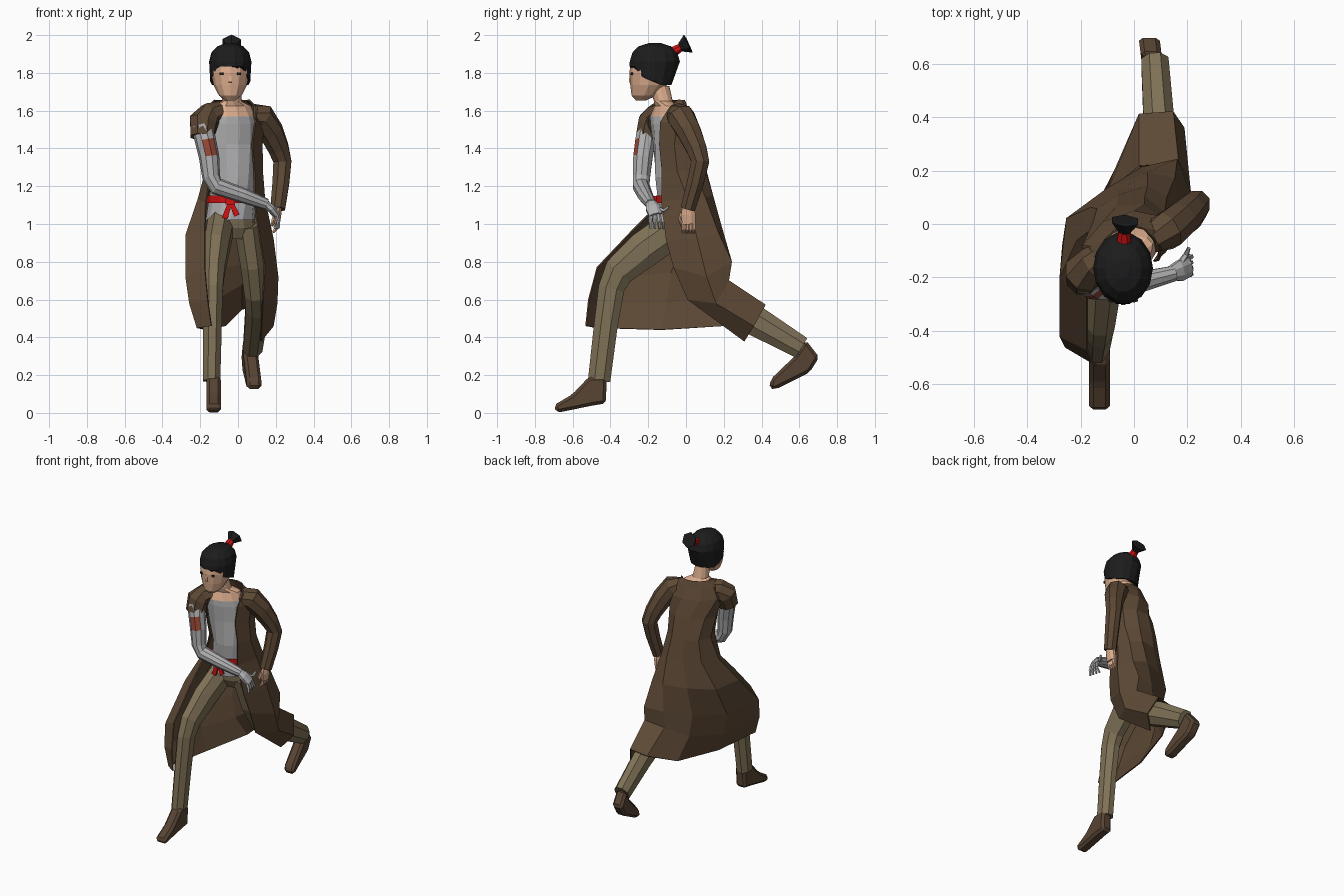
import bpy, bmesh, math
from mathutils import Vector, Matrix


def material(name, r, g, b):
    m = bpy.data.materials.new(name)
    m.diffuse_color = (r, g, b, 1)
    return m


COAT = material("brown coat", .110, .066, .036)
PANTS = material("khaki", .215, .168, .095)
BOOT = material("boot brown", .097, .058, .034)
SHIRT = material("light grey", .47, .47, .48)
ARM = material("arm grey", .44, .44, .45)
SKIN = material("skin", .72, .42, .27)
HAIR = material("black", .012, .012, .012)
RED = material("red", .62, .006, .006)
MARK = material("rust red", .30, .065, .035)


def finish(name, bm, mats):
    bmesh.ops.recalc_face_normals(bm, faces=bm.faces)
    me = bpy.data.meshes.new(name)
    bm.to_mesh(me)
    bm.free()
    for m in mats:
        me.materials.append(m)
    ob = bpy.data.objects.new(name, me)
    bpy.context.collection.objects.link(ob)
    return ob


def loft(name, rows, *mats, closed=True, rule=None):
    """Skin rows of points; closed rows also get end caps. rule(face) gives the material index."""
    bm = bmesh.new()
    vs = [[bm.verts.new(p) for p in row] for row in rows]
    n = len(rows[0])
    for a, b in zip(vs, vs[1:]):
        for i in range(n if closed else n - 1):
            j = (i + 1) % n
            bm.faces.new((a[i], a[j], b[j], b[i]))
    if closed:
        bm.faces.new(vs[0])
        bm.faces.new(vs[-1])
    bmesh.ops.recalc_face_normals(bm, faces=bm.faces)
    if rule:
        for f in bm.faces:
            f.normal_update()
            f.material_index = rule(f)
    return finish(name, bm, mats)


def ring(cx, cy, z, rx, ry, yaw=0, n=12, a0=0, a1=None):
    """Horizontal ellipse, or an arc from a0 to a1 degrees, turned by yaw."""
    out = []
    for i in range(n):
        a = 2 * math.pi * i / n if a1 is None else math.radians(a0 + (a1 - a0) * i / (n - 1))
        x, y = rx * math.cos(a), ry * math.sin(a)
        out.append((cx + x * math.cos(yaw) - y * math.sin(yaw),
                    cy + x * math.sin(yaw) + y * math.cos(yaw), z))
    return out


def tube(name, pts, radii, *mats, sides=8, ref=(1, 0, 0), rule=None):
    """Limb along a path; each radius is a number or (along ref, across)."""
    P = [Vector(p) for p in pts]
    rows = []
    for i, p in enumerate(P):
        t = (P[min(i + 1, len(P) - 1)] - P[max(i - 1, 0)]).normalized()
        r = Vector(ref)
        u = (r - t * r.dot(t)).normalized()
        v = t.cross(u)
        ru, rv = radii[i] if isinstance(radii[i], tuple) else (radii[i],) * 2
        ang = [2 * math.pi * (k + .5) / sides for k in range(sides)]
        rows.append([p + u * ru * math.cos(a) + v * rv * math.sin(a) for a in ang])
    return loft(name, rows, *mats, rule=rule)


def prism(name, profile, xa, xb, skew, mat):
    """Side profile (y, z) extruded across x with rounded edges."""
    bm = bmesh.new()
    y0 = profile[0][0]
    f = bm.faces.new([bm.verts.new((xa + skew * (y0 - y), y, z)) for y, z in profile])
    ext = bmesh.ops.extrude_face_region(bm, geom=[f])
    bmesh.ops.translate(bm, vec=(xb - xa, 0, 0),
                        verts=[g for g in ext["geom"] if isinstance(g, bmesh.types.BMVert)])
    bmesh.ops.recalc_face_normals(bm, faces=bm.faces)
    bmesh.ops.bevel(bm, geom=bm.edges[:], offset=.016, segments=1, affect='EDGES')
    return finish(name, bm, [mat])


def box(name, centre, size, mat, yaw=0):
    bm = bmesh.new()
    M = Matrix.Translation(centre) @ Matrix.Rotation(yaw, 4, 'Z') @ Matrix.Diagonal((*size, 1))
    bmesh.ops.create_cube(bm, size=1, matrix=M)
    return finish(name, bm, [mat])


# Torso: shirt below, bare collar and neck above
loft("torso", [ring(*r) for r in (
    (-.04, -.02, 1.02, .13, .125, 0), (-.03, -.03, 1.13, .125, .12, .1),
    (-.02, -.05, 1.25, .115, .115, .2), (-.03, -.065, 1.42, .135, .105, .35),
    (-.03, -.085, 1.53, .14, .095, .42), (-.03, -.10, 1.57, .13, .08, .42),
    (-.03, -.105, 1.625, .105, .055, .3), (-.032, -.12, 1.65, .054, .05, .1),
    (-.037, -.14, 1.73, .046, .052, 0))], SHIRT, SKIN,
    rule=lambda f: int(f.calc_center_median().z > 1.56))

# Belt with knot and hanging ends
loft("belt", [ring(-.033, -.03, z, .134, .13, .05) for z in (1.11, 1.152)], RED)
box("belt_knot", (-.04, -.165, 1.125), (.05, .03, .045), RED)
for i, (dx, z) in enumerate(((-.03, 1.03), (.035, 1.045))):
    tube(f"belt_end_{i}", [(-.04, -.165, 1.12), (-.04 + dx, -.17, z)], [(.014, .008), (.022, .008)], RED, sides=4)

# Head, nose and eyes
loft("head", [ring(-.041, *r) for r in (
    (-.238, 1.655, .028, .028), (-.222, 1.68, .06, .066), (-.197, 1.735, .088, .098),
    (-.185, 1.80, .101, .115), (-.18, 1.86, .10, .112), (-.17, 1.92, .07, .08))], SKIN)
tube("nose", [(-.041, -.292, 1.80), (-.041, -.295, 1.75)], [.005, .012], SKIN, sides=4)
for s in (-1, 1):
    box(f"eye_{s}", (-.041 + s * .046, -.288, 1.795), (.02, .008, .014), HAIR, s * .28)


# Hair cap with a lower hem at the sides and back
def hair_ring(z, rx, ry, hem=False):
    out = []
    for x, y, zz in ring(0, 0, z, rx, ry, n=14):
        s = y / ry
        if hem:
            zz = 1.835 if s < -.7 else 1.775 if s < -.2 else 1.755 if s < .3 else 1.735
            y *= .65 if s > 0 else 1
        out.append((x - .041, y - .165, zz))
    return out


loft("hair", [hair_ring(1.8, .106, .138, True)] + [hair_ring(*r) for r in (
    (1.86, .112, .136), (1.907, .1, .122), (1.94, .07, .09), (1.957, .024, .035))], HAIR)
tube("hair_band", [(-.038, -.085, 1.90), (-.036, -.02, 1.94)], [.032, .022], RED)
tube("hair_tuft", [(-.036, -.03, 1.935), (-.033, .012, 1.955)], [.024, (.056, .053)], HAIR, sides=6)

# Hips, legs and boots
loft("hips", [ring(*r) for r in ((-.035, -.01, 1.06, .12, .115), (-.03, 0, .98, .125, .115),
                                 (-.02, .0, .92, .08, .08))], PANTS)
tube("front_leg", [(-.09, -.03, 1.0), (-.115, -.22, .865), (-.128, -.355, .75), (-.132, -.395, .66),
                   (-.135, -.425, .46), (-.14, -.46, .17)],
     [(.075, .105), (.072, .105), (.062, .088), (.056, .075), (.053, .068), (.05, .064)], PANTS)
tube("back_leg", [(.05, 0, 1.0), (.08, .06, .79), (.095, .13, .64), (.10, .21, .565), (.093, .38, .48), (.078, .61, .345)],
     [(.078, .10), (.072, .10), (.066, .09), (.064, .085), (.062, .085), (.055, .065)], PANTS)
prism("front_boot", [(-.42, .19), (-.424, .05), (-.49, .04), (-.685, 0), (-.70, .04), (-.60, .10), (-.515, .19)],
      -.168, -.09, 0, BOOT)
prism("back_boot", [(.635, .385), (.705, .295), (.655, .215), (.475, .125), (.44, .13), (.45, .18), (.575, .30)],
      .025, .103, .12, BOOT)

# Coat: body arcs around the back, then a skirt draped over both legs
body = [ring(cx, cy, z, rx, ry, yaw, 8, a0, a1) for cx, cy, z, rx, ry, yaw, a0, a1 in (
    (-.03, -.085, 1.655, .10, .07, .42, 178, 2), (-.03, -.09, 1.615, .145, .09, .42, 212, -35),
    (-.03, -.08, 1.54, .175, .115, .42, 228, -60), (-.025, -.055, 1.42, .158, .125, .35, 205, -66),
    (-.02, -.03, 1.28, .15, .14, .2, 205, -56))]
skirt = [
    [(-.17, -.14, 1.11), (-.21, -.06, 1.13), (-.16, .06, 1.14), (-.06, .12, 1.15),
     (.05, .14, 1.15), (.12, .10, 1.14), (.14, .01, 1.13), (.085, -.13, 1.12)],
    [(-.175, -.29, .96), (-.275, -.20, .94), (-.25, .02, .95), (-.10, .13, .96),
     (.05, .19, .97), (.15, .17, .95), (.185, .06, .92), (.115, -.105, .92)],
    [(-.175, -.47, .77), (-.275, -.42, .72), (-.265, -.08, .74), (-.12, .10, .76),
     (.03, .21, .79), (.16, .24, .80), (.21, .11, .72), (.14, -.065, .77)],
    [(-.16, -.515, .60), (-.255, -.46, .58), (-.225, -.10, .58), (-.10, .11, .61),
     (.02, .215, .68), (.165, .225, .70), (.205, .16, .58), (.13, .01, .60)],
    [(-.14, -.53, .46), (-.215, -.47, .45), (-.165, -.13, .44), (-.07, .20, .46),
     (.02, .41, .55), (.145, .42, .57), (.185, .36, .46), (.12, .31, .38)]]
coat = loft("coat", body + skirt, COAT, closed=False)
sol = coat.modifiers.new("thickness", 'SOLIDIFY')
sol.thickness, sol.offset = .008, 0

# Sleeves: short on the bare arm, long on the other
tube("short_sleeve", [(-.09, -.115, 1.59), (-.15, -.15, 1.575), (-.185, -.18, 1.54), (-.19, -.205, 1.46)],
     [.06, .07, .078, .066], COAT)
tube("long_sleeve", [(.06, -.05, 1.58), (.125, -.025, 1.565), (.175, .015, 1.49), (.215, .055, 1.40), (.235, .075, 1.33),
                     (.227, .05, 1.22), (.21, .01, 1.08)], [.06, .075, .068, .058, .052, .048, .042], COAT)


# Bare grey arm with a rust-red patch on the front of the upper arm
def patch(f):
    z = f.calc_center_median().z
    return int(1.36 < z < 1.435 and f.normal.dot(Vector((.3, -.95, 0))) > .8)


tube("bare_arm", [(-.19, -.20, 1.52), (-.172, -.215, 1.44), (-.153, -.228, 1.355), (-.142, -.236, 1.25),
                  (-.115, -.238, 1.20), (.03, -.215, 1.15), (.15, -.185, 1.105)],
     [.058, .056, .054, .048, .046, .04, .03], ARM, MARK, sides=10, ref=(0, 1, 0), rule=patch)

# Hands: palm, four fingers and a thumb
tube("grey_palm", [(.14, -.185, 1.11), (.172, -.175, 1.085), (.205, -.16, 1.045)],
     [(.03, .024), (.042, .024), (.038, .02)], ARM, ref=(0, 1, 0))
tube("skin_palm", [(.21, .01, 1.10), (.207, .012, 1.05), (.203, .015, 1.0)],
     [(.024, .03), (.024, .042), (.020, .038)], SKIN)
for i in range(4):
    d = (i - 1.5) * .018
    tube(f"grey_finger_{i}", [(.2, -.16 + d, 1.05), (.214, -.155 + 1.2 * d, 1.01), (.203 - d * .4, -.152 + 1.3 * d, .975)],
         [.011, .010, .007], ARM, sides=5, ref=(0, 1, 0))
    tube(f"skin_finger_{i}", [(.203, .015 + d, 1.005), (.2, .013 + d, .972), (.185, .012 + d, .955)],
         [.011, .0105, .008], SKIN, sides=5, ref=(0, 1, 0))
tube("grey_thumb", [(.17, -.15, 1.085), (.195, -.115, 1.07), (.205, -.09, 1.09)], [.013, .011, .007],
     ARM, sides=5, ref=(0, 0, 1))
tube("skin_thumb", [(.2, -.02, 1.06), (.188, -.03, 1.02), (.18, -.02, .99)], [.012, .011, .008],
     SKIN, sides=5, ref=(0, 1, 0))
